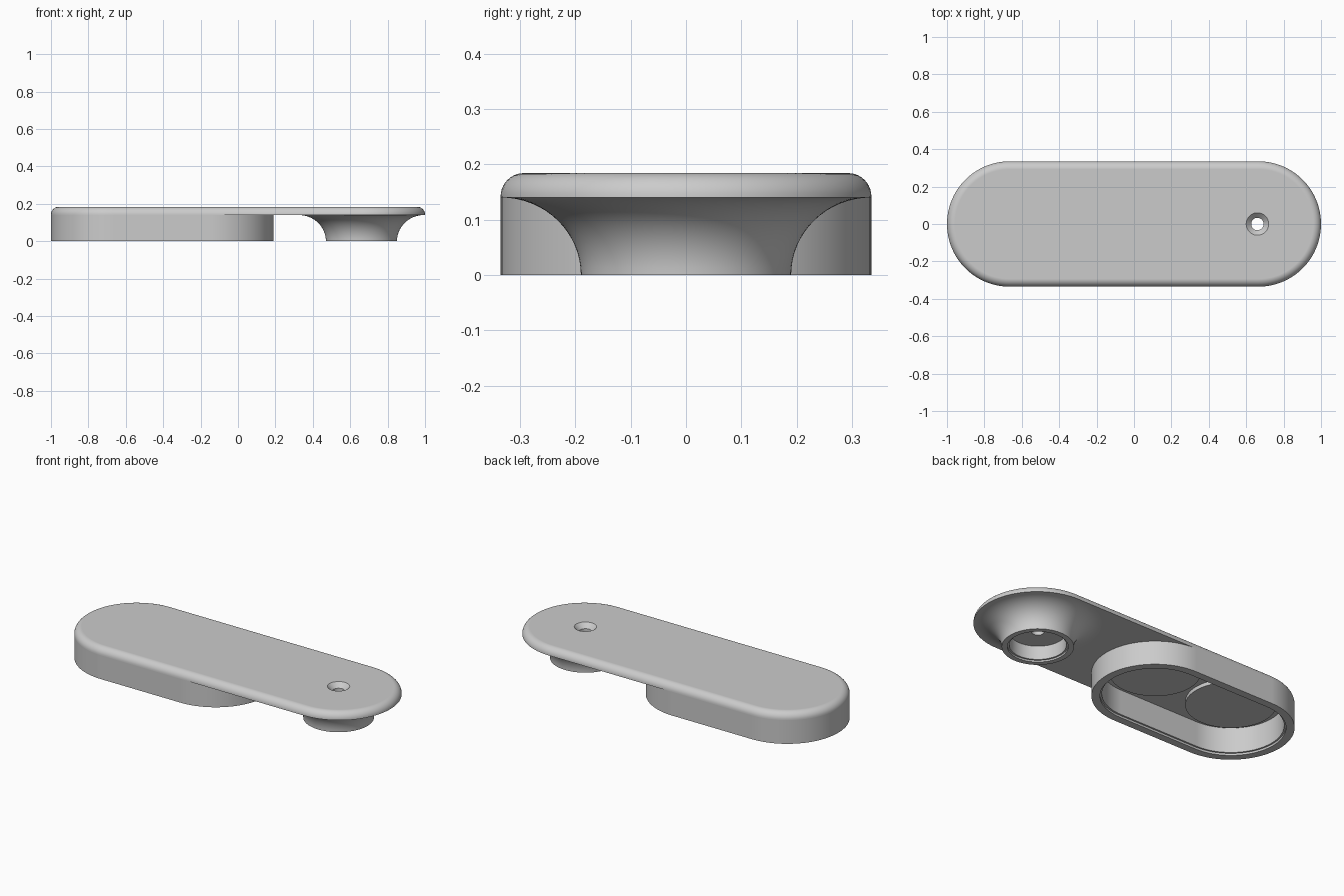
import bpy
import bmesh
from math import sin, cos, pi

if "Cube" in bpy.data.objects:
    bpy.data.objects.remove(bpy.data.objects["Cube"], do_unlink=True)

grey = bpy.data.materials.new("plain grey")
grey.use_nodes = True
colour = (0.6, 0.6, 0.6, 1)
grey.diffuse_color = colour
grey.node_tree.nodes["Principled BSDF"].inputs["Base Color"].default_value = colour

R = 0.335            # end radius of the plate and shell
END = 1 - R          # centre of each plate end
SHELL_END = -0.145   # inner end centre of the shell
UNDER, TOP = 0.14, 0.184
HALF = 48            # segments per half turn


def loft(name, profile, x0, x1, capped=False):
    """Sweep (radius, z) points round a slot from x0 to x1 (a circle if equal)."""
    bm = bmesh.new()
    rings = []
    for r, z in profile:
        ring = []
        for start, cx in ((-pi / 2, x1), (pi / 2, x0)):
            last = HALF if x0 == x1 else HALF + 1
            for i in range(last):
                a = start + pi * i / HALF
                ring.append(bm.verts.new((cx + r * cos(a), r * sin(a), z)))
        rings.append(ring)
    for low, high in zip(rings, rings[1:]):
        for i in range(len(low)):
            j = (i + 1) % len(low)
            bm.faces.new((low[i], low[j], high[j], high[i]))
    if capped:
        bm.faces.new(rings[0][::-1])
        bm.faces.new(rings[-1])
    mesh = bpy.data.meshes.new(name)
    bm.to_mesh(mesh)
    bm.free()
    mesh.materials.append(grey)
    obj = bpy.data.objects.new(name, mesh)
    bpy.context.collection.objects.link(obj)
    return obj


def activate(obj):
    bpy.ops.object.select_all(action='DESELECT')
    obj.select_set(True)
    bpy.context.view_layer.objects.active = obj


def cut(obj, cutter):
    mod = obj.modifiers.new("cut", 'BOOLEAN')
    mod.operation = 'DIFFERENCE'
    mod.solver = 'EXACT'
    mod.object = cutter
    activate(obj)
    bpy.ops.object.modifier_apply(modifier=mod.name)
    bpy.data.objects.remove(cutter, do_unlink=True)


def smooth(obj):
    activate(obj)
    bpy.ops.object.shade_smooth_by_angle(angle=pi / 6)
    obj.modifiers.new("even shading", 'WEIGHTED_NORMAL').keep_sharp = True


# Long top plate with a rounded upper edge
BEVEL = 0.042
edge = [(R - BEVEL * (1 - cos(t)), TOP - BEVEL * (1 - sin(t)))
        for t in (pi / 2 * i / 10 for i in range(11))]
plate = loft("top_plate", [(R, UNDER)] + edge, -END, END, capped=True)
cut(plate, loft("hole_cutter", [(0.06, 0.1), (0.06, 0.25)], END - 0.005, END - 0.005, True))
cut(plate, loft("cavity_cutter", [(0.28, 0.1), (0.28, 0.16)], -END, SHELL_END, True))

# Hollow slot-shaped shell with a shallow lip inside its lower rim
shell = loft("lower_shell", [(0.28, UNDER), (0.28, 0.012), (0.29, 0.012),
                             (0.29, 0), (R, 0), (R, UNDER)], -END, SHELL_END)

# Flared hollow foot, running up into the countersunk screw hole
FOOT = 0.19
flare = [(R - (R - FOOT) * cos(t), UNDER * sin(t))
         for t in (pi / 2 * i / 16 for i in range(17))]
inside = [(0.06, TOP), (0.033, 0.157), (0.033, 0.09), (0.15, 0.09),
          (0.15, 0.01), (0.16, 0.01), (0.16, 0)]
foot = loft("flared_foot", inside + flare, END - 0.005, END - 0.005)

# Two round pads on the ceiling of the shell
pads = [loft(f"{side}_ceiling_pad", [(0.24, 0.138), (0.24, 0.165)], x, x, True)
        for side, x in (("outer", -END), ("inner", SHELL_END))]

for part in [plate, shell, foot] + pads:
    smooth(part)
